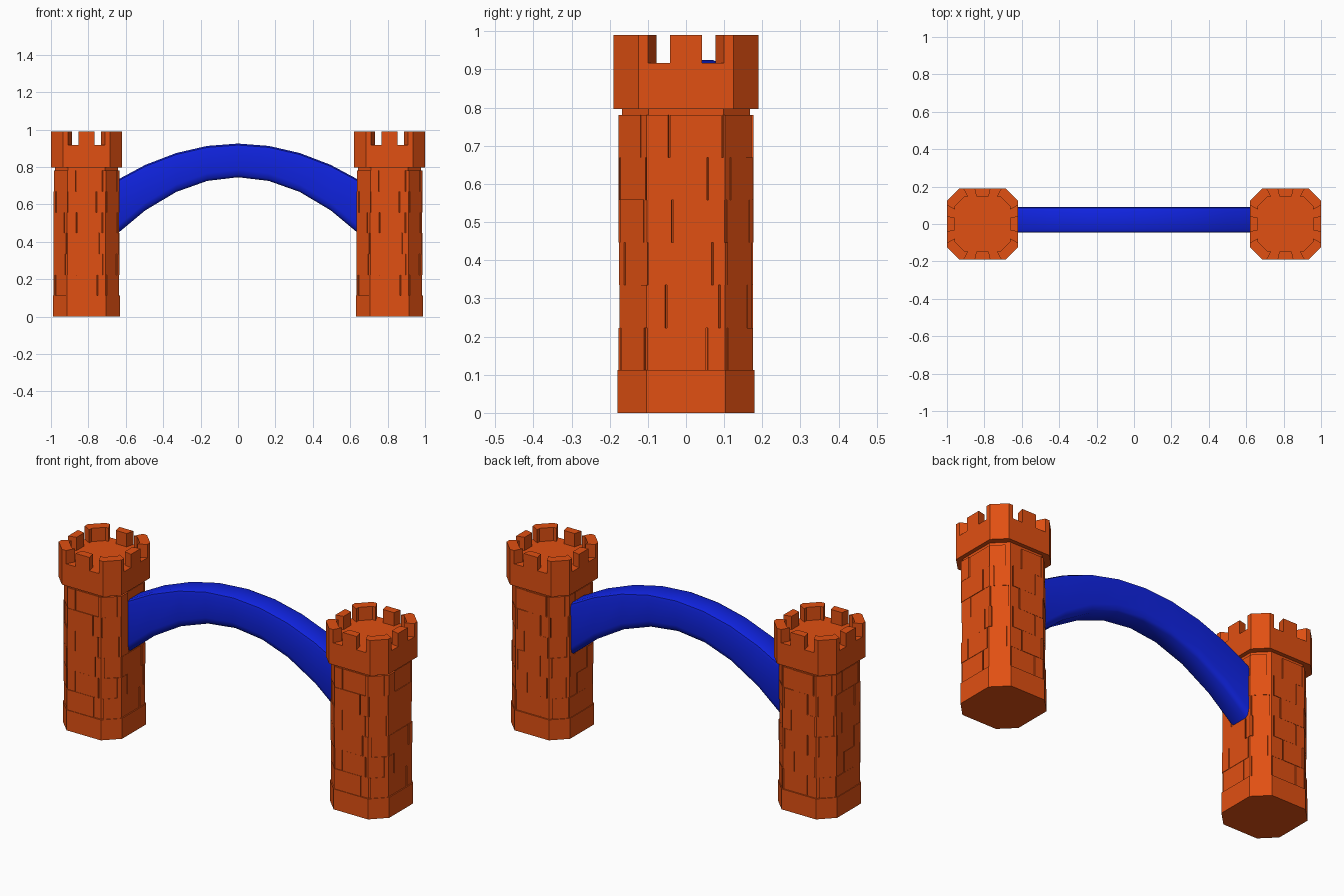
import bpy, bmesh, math, random
from mathutils import Vector

if "Cube" in bpy.data.objects:
    bpy.data.objects.remove(bpy.data.objects["Cube"], do_unlink=True)


def material(name, rgb):
    mat = bpy.data.materials.new(name)
    mat.use_nodes = True
    mat.diffuse_color = (*rgb, 1)
    mat.node_tree.nodes["Principled BSDF"].inputs["Base Color"].default_value = (*rgb, 1)
    return mat


BRICK = material("brick orange", (0.75, 0.08, 0.006))
BLUE = material("bridge blue", (0.005, 0.017, 0.75))


def finish(bm, name, mat, location=(0, 0, 0)):
    bmesh.ops.recalc_face_normals(bm, faces=bm.faces)
    mesh = bpy.data.meshes.new(name)
    bm.to_mesh(mesh)
    bm.free()
    mesh.materials.append(mat)
    obj = bpy.data.objects.new(name, mesh)
    obj.location = location
    bpy.context.collection.objects.link(obj)
    return obj


def octagon(half, flat):
    """Corners of a chamfered square; even edges are the flat sides."""
    pts = []
    for k in range(4):
        a = k * math.pi / 2
        c, s = math.cos(a), math.sin(a)
        pts += [Vector((half * c - y * s, half * s + y * c)) for y in (-flat, flat)]
    return pts


def wall_points(corners, u0, u1):
    """Points along the outline from u0 to u1, one unit per edge."""
    us = [u0] + list(range(math.floor(u0) + 1, math.ceil(u1))) + [u1]
    return [corners[math.floor(u) % 8].lerp(corners[(math.floor(u) + 1) % 8], u % 1) for u in us]


def prism(bm, outline, z0, z1):
    low = [bm.verts.new((p.x, p.y, z0)) for p in outline]
    high = [bm.verts.new((p.x, p.y, z1)) for p in outline]
    bm.faces.new(low[::-1])
    bm.faces.new(high)
    n = len(low)
    for i in range(n):
        j = (i + 1) % n
        bm.faces.new((low[i], low[j], high[j], high[i]))


def wall_block(bm, half, flat, inner, u0, u1, z0, z1):
    """Block following the wall outline, reaching inward to a scaled copy."""
    outer = wall_points(octagon(half, flat), u0, u1)
    prism(bm, outer + [p * inner for p in reversed(outer)], z0, z1)


def tower(side, x):
    rng = random.Random(7)
    place = (x, 0, 0)

    # Plain core and base course
    bm = bmesh.new()
    prism(bm, octagon(0.168, 0.098), 0.0, 0.81)
    finish(bm, side + "_tower_core", BRICK, place)
    bm = bmesh.new()
    prism(bm, octagon(0.18, 0.104), 0.0, 0.112)
    finish(bm, side + "_tower_base", BRICK, place)

    # Staggered stone courses, some stones wrapping round the corners
    bm = bmesh.new()
    for row in range(1, 7):
        z0 = row * 0.1115
        shift = 0.3 if row % 2 else -0.2
        cuts = []
        for k in range(4):
            cuts += [2 * k + c + shift * w + rng.uniform(-0.08, 0.08)
                     for c, w in ((0.5, 1), (1.05, 0.3), (1.9, 0.3))]
        cuts.append(cuts[0] + 8)
        for a, b in zip(cuts, cuts[1:]):
            half = rng.uniform(0.172, 0.177)
            wall_block(bm, half, half * 0.585, 0.88, a + 0.012, b - 0.012, z0, z0 + 0.1115)
    finish(bm, side + "_tower_stones", BRICK, place)

    # Overhanging parapet with side and corner merlons
    bm = bmesh.new()
    prism(bm, octagon(0.19, 0.125), 0.797, 0.917)
    finish(bm, side + "_parapet", BRICK, place)
    bm = bmesh.new()
    for k in range(0, 8, 2):
        for a, b in ((0.33, 0.67), (0.9, 2.1)):
            wall_block(bm, 0.19, 0.125, 0.77, k + a, k + b, 0.917, 0.99)
    finish(bm, side + "_merlons", BRICK, place)


tower("right", -0.81)
tower("left", 0.81)

# Arched bridge, thickening toward the towers
bm = bmesh.new()
rings = []
for i in range(-4, 5):
    x = i * 0.165
    t = (x / 0.64) ** 2
    top, low = 0.925 - 0.19 * t, 0.745 - 0.295 * t
    half_section = [(0.048, top), (0.064, top - 0.008), (0.068, top - 0.025),
                    (0.068, low + 0.04), (0.06, low + 0.012), (0.045, low)]
    section = half_section + [(-y, z) for y, z in reversed(half_section)]
    rings.append([bm.verts.new((x, y + 0.022, z)) for y, z in section])
for a, b in zip(rings, rings[1:]):
    for i in range(len(a)):
        j = (i + 1) % len(a)
        bm.faces.new((a[i], a[j], b[j], b[i]))
bm.faces.new(rings[0])
bm.faces.new(rings[-1])
bridge = finish(bm, "arched_bridge", BLUE)
bpy.ops.object.select_all(action="DESELECT")
bridge.select_set(True)
bpy.context.view_layer.objects.active = bridge
bpy.ops.object.shade_smooth_by_angle(angle=math.radians(40))
